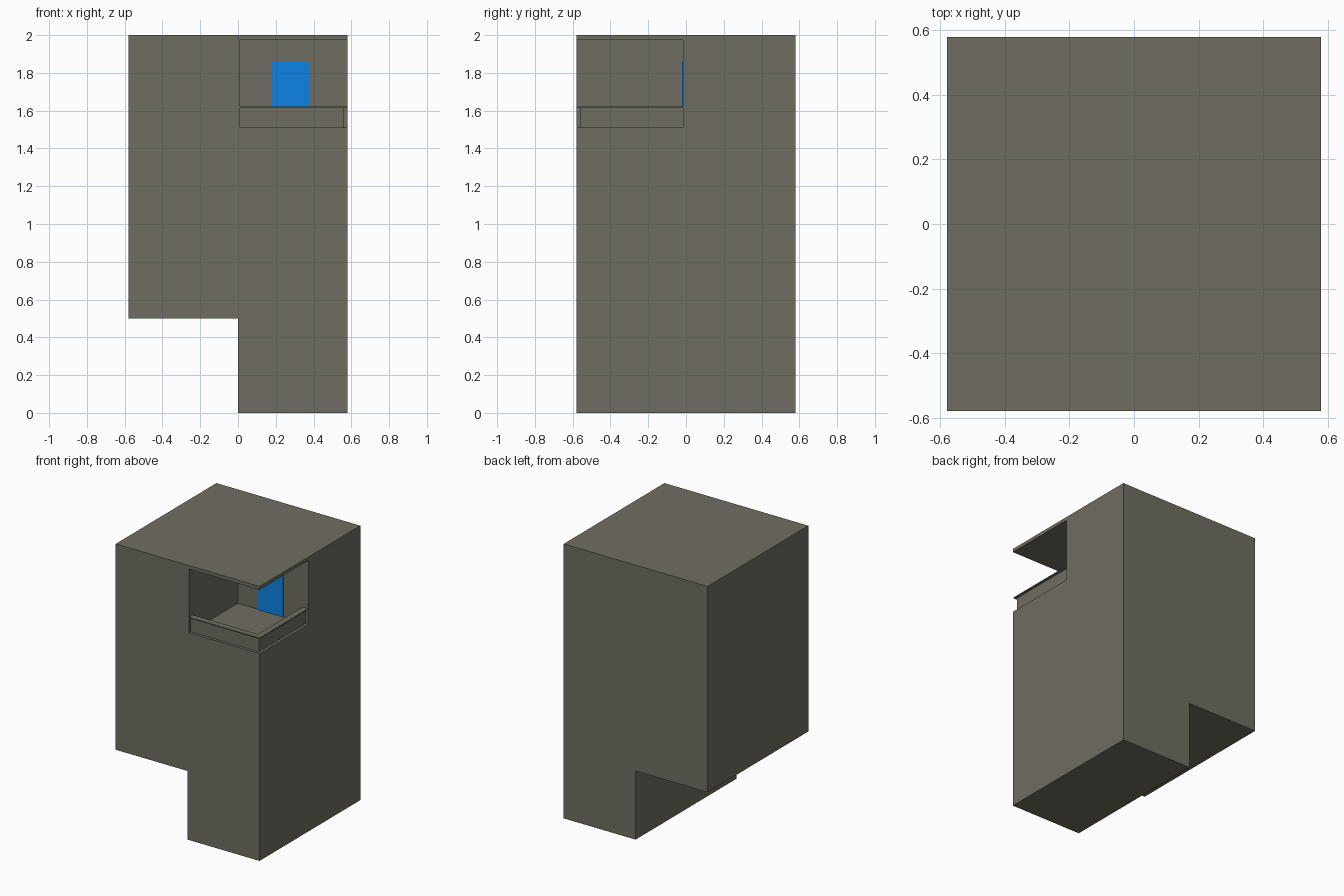
import bpy, bmesh
from mathutils import Vector

if "Cube" in bpy.data.objects:
    bpy.data.objects.remove(bpy.data.objects["Cube"])


def material(name, rgb):
    m = bpy.data.materials.new(name)
    m.diffuse_color = (*rgb, 1)
    m.use_nodes = True
    m.node_tree.nodes["Principled BSDF"].inputs["Base Color"].default_value = m.diffuse_color
    return m


def prism(name, outline, direction, mat=None):
    """Extrude a flat 3D outline along a direction."""
    bm = bmesh.new()
    face = bm.faces.new([bm.verts.new(p) for p in outline])
    moved = bmesh.ops.extrude_face_region(bm, geom=[face])["geom"]
    bmesh.ops.translate(bm, vec=Vector(direction),
                        verts=[g for g in moved if isinstance(g, bmesh.types.BMVert)])
    bmesh.ops.recalc_face_normals(bm, faces=bm.faces)
    mesh = bpy.data.meshes.new(name)
    bm.to_mesh(mesh)
    bm.free()
    ob = bpy.data.objects.new(name, mesh)
    bpy.context.collection.objects.link(ob)
    if mat:
        mesh.materials.append(mat)
    return ob


def box(name, lo, hi, mat=None):
    (x0, y0, z0), (x1, y1, z1) = lo, hi
    return prism(name, [(x0, y0, z0), (x1, y0, z0), (x1, y1, z0), (x0, y1, z0)],
                 (0, 0, z1 - z0), mat)


def corner_strip(name, outer, width, z0, z1, mat):
    """L-shaped strip following the open corner of the balcony."""
    inner, start, end = outer - width, 0.01, -0.017
    plan = [(start, -outer), (outer, -outer), (outer, end),
            (inner, end), (inner, -inner), (start, -inner)]
    return prism(name, [(x, y, z0) for x, y in plan], (0, 0, z1 - z0), mat)


R = 0.58
stone = material("stone", (0.16, 0.155, 0.12))
blue = material("blue", (0.004, 0.23, 0.78))

# Tower body with the lower left corner left open
profile = [(-R, 0.5), (0, 0.5), (0, 0), (R, 0), (R, 2), (-R, 2)]
body = prism("tower_body", [(x, -R, z) for x, z in profile], (0, 2 * R, 0), stone)

# Balcony recess cut out of the upper front right corner
cutter = box("recess_cutter", (0.01, -0.8, 1.51), (0.8, -0.017, 1.975))
cutter.hide_render = True
cut = body.modifiers.new("recess", "BOOLEAN")
cut.object = cutter
cut.operation = "DIFFERENCE"
cut.solver = "EXACT"
bpy.context.view_layer.objects.active = body
bpy.ops.object.modifier_apply(modifier="recess")
bpy.data.objects.remove(cutter)

# Balcony parapet and its slightly wider cap
corner_strip("parapet_wall", 0.56, 0.02, 1.51, 1.615, stone)
corner_strip("parapet_cap", 0.577, 0.045, 1.615, 1.622, stone)

# Balcony door
box("balcony_door", (0.175, -0.022, 1.51), (0.377, -0.017, 1.86), blue)
